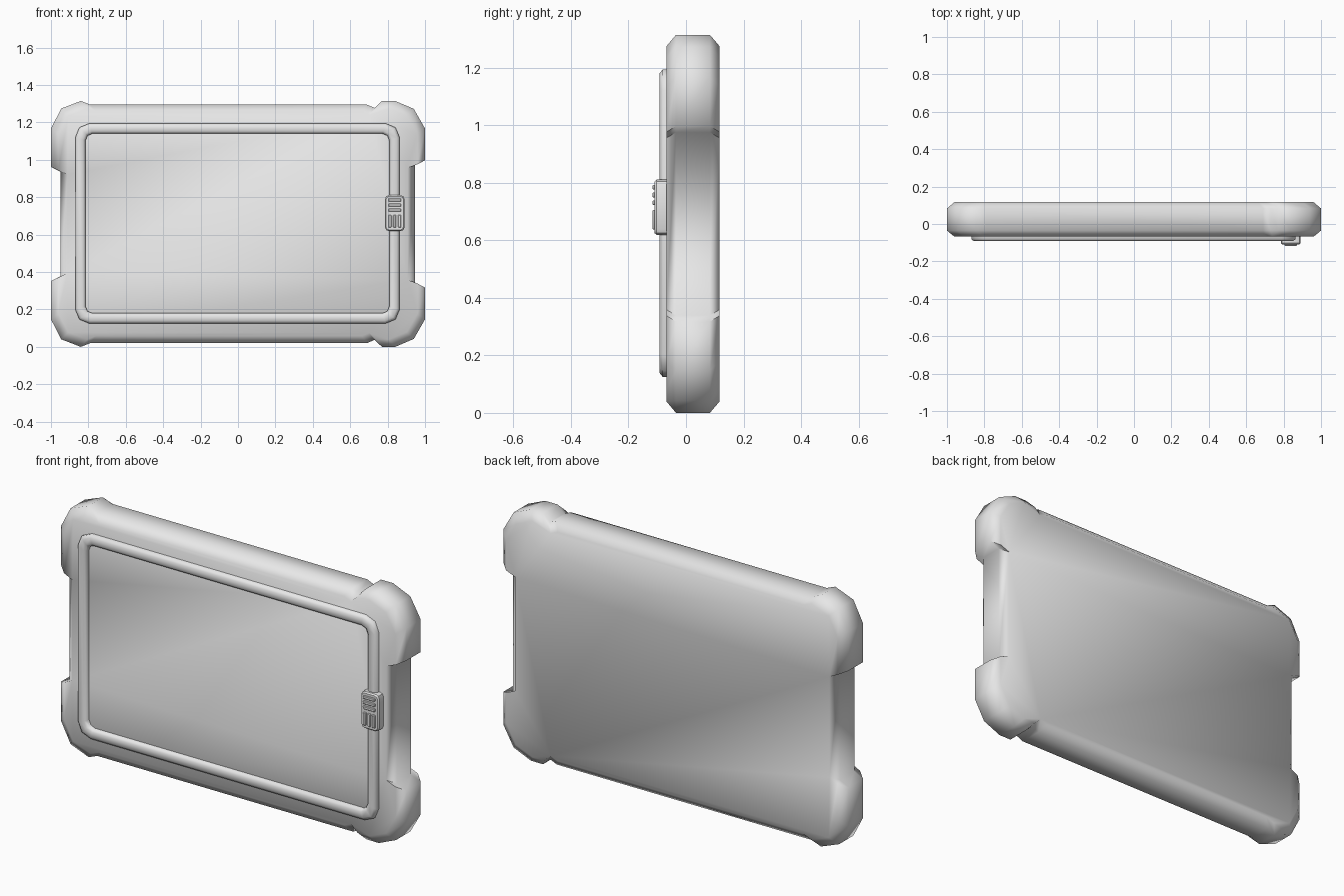
import bpy, bmesh, math

cube = bpy.data.objects.get("Cube")
if cube:
    bpy.data.objects.remove(cube, do_unlink=True)

grey = bpy.data.materials.new("light_grey")
grey.use_nodes = True
colour = (0.8, 0.8, 0.8, 1)
grey.diffuse_color = colour
grey.node_tree.nodes["Principled BSDF"].inputs["Base Color"].default_value = colour


def skin(name, loops, closed=False, angle=80):
    """Join equal-length point loops into a surface, capped or wrapped round."""
    bm = bmesh.new()
    rings = [[bm.verts.new(p) for p in loop] for loop in loops]
    pairs = list(zip(rings, rings[1:]))
    if closed:
        pairs.append((rings[-1], rings[0]))
    else:
        bm.faces.new(rings[0])
        bm.faces.new(rings[-1])
    n = len(rings[0])
    for a, b in pairs:
        for i in range(n):
            j = (i + 1) % n
            bm.faces.new((a[i], a[j], b[j], b[i]))
    bmesh.ops.recalc_face_normals(bm, faces=bm.faces)
    mesh = bpy.data.meshes.new(name)
    bm.to_mesh(mesh)
    bm.free()
    mesh.materials.append(grey)
    obj = bpy.data.objects.new(name, mesh)
    bpy.context.collection.objects.link(obj)
    bpy.ops.object.select_all(action="DESELECT")
    obj.select_set(True)
    bpy.context.view_layer.objects.active = obj
    bpy.ops.object.shade_smooth_by_angle(angle=math.radians(angle))
    return obj


def round_rect(cx, cz, hw, hh, r, y, steps=2):
    """Rectangle in the front plane with faceted round corners."""
    pts = []
    for k, (sx, sz) in enumerate([(1, 1), (-1, 1), (-1, -1), (1, -1)]):
        for s in range(steps + 1):
            a = math.pi / 2 * (k + s / steps)
            pts.append((cx + sx * (hw - r) + r * math.cos(a), y,
                        cz + sz * (hh - r) + r * math.sin(a)))
    return pts


# Case: bumper-cornered outline, upper half mirrored to the lower half
MID = 0.6575
right = [(0.945, 0.318), (1, 0.34), (1, 0.51), (0.94, 0.615),
         (0.84, 0.6575), (0.77, 0.6575), (0.73, 0.62), (0.69, 0.6375)]
left = [(-0.79, 0.6375), (-0.84, 0.6575), (-0.945, 0.617),
        (-1, 0.51), (-1, 0.305), (-0.95, 0.28)]
upper = right + left
outline = upper + [(x, -z) for x, z in reversed(upper)]


def case_loop(y, inset):
    sx, sz = 1 - inset, 1 - inset / MID
    return [(x * sx, y, MID + z * sz) for x, z in outline]


skin("case", [case_loop(-0.068, 0.04), case_loop(-0.035, 0),
              case_loop(0.083, 0), case_loop(0.117, 0.04)])

# Raised rounded bead around the screen
bead = [(0, -0.06), (0, -0.081), (0.014, -0.092), (0.042, -0.092),
        (0.055, -0.081), (0.055, -0.06)]
skin("screen_frame",
     [round_rect(-0.003, 0.66, 0.867 - d, 0.535 - d, 0.075 - 0.7 * d, y)
      for d, y in bead], closed=True)

# Button on the frame
BX, BZ = 0.838, 0.715
skin("button", [round_rect(BX, BZ, 0.052, 0.096, 0.02, -0.06),
                round_rect(BX, BZ, 0.052, 0.096, 0.02, -0.102),
                round_rect(BX, BZ, 0.046, 0.090, 0.016, -0.109)], angle=40)


# Grip ridges on the button
def ridge(name, x, z, hw, hh):
    skin(name, [round_rect(x, z, hw, hh, 0.004, -0.105),
                round_rect(x, z, hw, hh, 0.004, -0.114),
                round_rect(x, z, hw - 0.003, hh - 0.003, 0.002, -0.117)], angle=40)


for i in (-1, 0, 1):
    ridge("upper_grip_ridge", BX, BZ + 0.043 + i * 0.027, 0.034, 0.008)
    ridge("lower_grip_ridge", BX + i * 0.026, BZ - 0.043, 0.008, 0.034)
